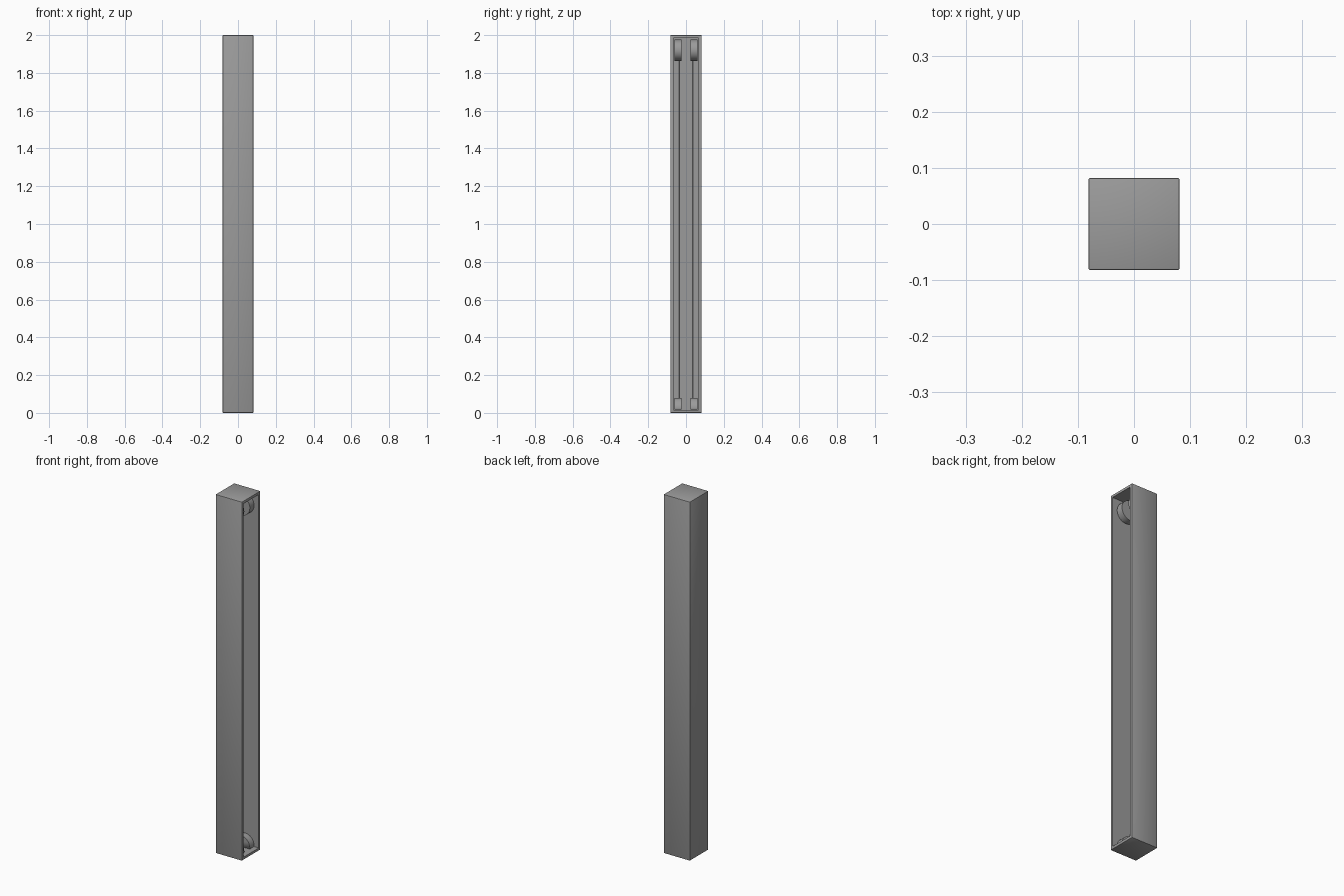
import bpy
import bmesh
from mathutils import Vector, Matrix

cube = bpy.data.objects.get("Cube")
if cube:
    bpy.data.objects.remove(cube, do_unlink=True)

HALF_X, HALF_Y, HEIGHT = 0.081, 0.082, 2.0
WALL = 0.02
WHEEL_RADIUS = 0.056

grey = bpy.data.materials.new("plain grey")
grey.use_nodes = True
colour = (0.33, 0.33, 0.33, 1)
grey.diffuse_color = colour
grey.node_tree.nodes["Principled BSDF"].inputs["Base Color"].default_value = colour


def add_object(name, bm):
    mesh = bpy.data.meshes.new(name)
    bmesh.ops.recalc_face_normals(bm, faces=bm.faces)
    bm.to_mesh(mesh)
    bm.free()
    mesh.materials.append(grey)
    obj = bpy.data.objects.new(name, mesh)
    bpy.context.collection.objects.link(obj)
    return obj


def smooth(obj):
    bpy.ops.object.select_all(action="DESELECT")
    obj.select_set(True)
    bpy.context.view_layer.objects.active = obj
    bpy.ops.object.shade_smooth_by_angle()


def cylinder(name, radius, depth, centre, axis, sides):
    bm = bmesh.new()
    turn = Vector((0, 0, 1)).rotation_difference(Vector(axis)).to_matrix().to_4x4()
    bmesh.ops.create_cone(bm, cap_ends=True, segments=sides, radius1=radius,
                          radius2=radius, depth=depth,
                          matrix=Matrix.Translation(centre) @ turn)
    obj = add_object(name, bm)
    smooth(obj)
    return obj


# Tall housing: softened box, hollowed from its open side
bm = bmesh.new()
bmesh.ops.create_cube(bm, size=1)
bmesh.ops.scale(bm, vec=(2 * HALF_X, 2 * HALF_Y, HEIGHT), verts=bm.verts)
bmesh.ops.translate(bm, vec=(0, 0, HEIGHT / 2), verts=bm.verts)
bmesh.ops.bevel(bm, geom=list(bm.edges), offset=0.003, segments=2,
                profile=0.5, affect="EDGES")
bm.faces.ensure_lookup_table()
opening = max(bm.faces, key=lambda f: f.calc_center_median().x * 10 + f.calc_area())
bmesh.ops.inset_region(bm, faces=[opening], thickness=WALL - 0.003)
floor = bmesh.ops.extrude_discrete_faces(bm, faces=[opening])["faces"][0]
bmesh.ops.translate(bm, vec=(WALL - 2 * HALF_X, 0, 0), verts=floor.verts)
smooth(add_object("housing", bm))

# Paired pulley wheels at both ends, with a slim cord behind each pair
for side, label in ((-1, "front"), (1, "back")):
    y = side * 0.043
    cylinder(label + "_upper_wheel", WHEEL_RADIUS, 0.037,
             (0, y, 1.92), (0, 1, 0), 32)
    # The lower wheel is half sunk into the base
    lower = cylinder(label + "_lower_wheel", WHEEL_RADIUS, 0.037,
                     (0, y, 0.024), (0, 1, 0), 32)
    bm = bmesh.new()
    bm.from_mesh(lower.data)
    cut = bmesh.ops.bisect_plane(bm, geom=bm.verts[:] + bm.edges[:] + bm.faces[:],
                                 plane_co=(0, 0, 0.018), plane_no=(0, 0, 1),
                                 clear_inner=True)
    bmesh.ops.holes_fill(bm, edges=[e for e in cut["geom_cut"]
                                    if isinstance(e, bmesh.types.BMEdge)])
    bm.to_mesh(lower.data)
    bm.free()
    cylinder(label + "_cord", 0.003, 1.9, (-WHEEL_RADIUS, side * 0.038, 0.97),
             (0, 0, 1), 8)
